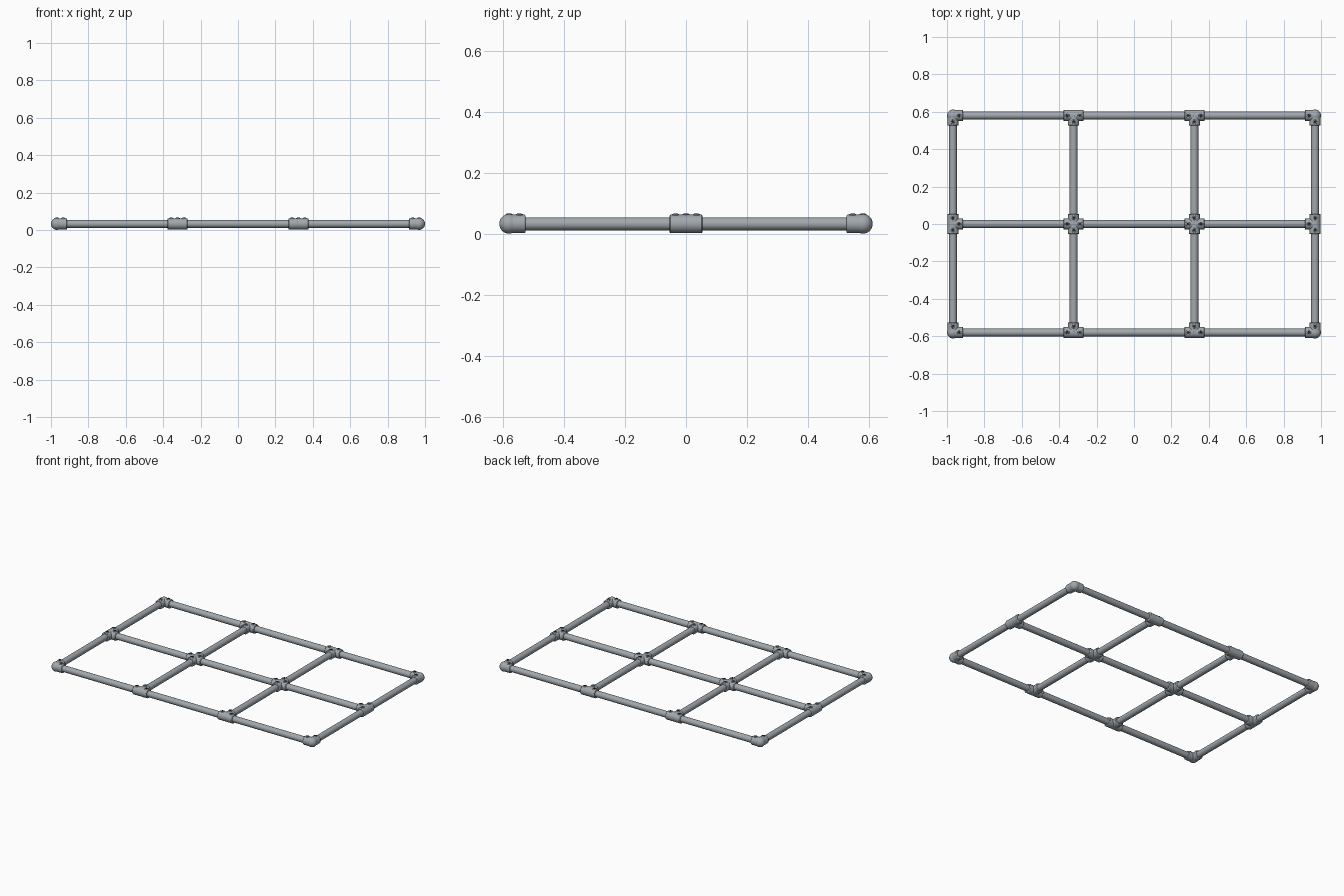
import bpy
import math
from mathutils import Vector

cube = bpy.data.objects.get("Cube")
if cube:
    bpy.data.objects.remove(cube, do_unlink=True)

COLS = (-0.968, -0.323, 0.323, 0.968)
ROWS = (-0.58, 0.0, 0.58)
Z = 0.033
PIPE_R, SLEEVE_R, BALL_R = 0.021, 0.030, 0.032
SLEEVE_L = 0.054


def material(name, colour, metallic=0.0):
    mat = bpy.data.materials.new(name)
    mat.use_nodes = True
    mat.diffuse_color = (*colour, 1)
    mat.node_tree.nodes["Principled BSDF"].inputs["Base Color"].default_value = (*colour, 1)
    return mat


STEEL = material("galvanised steel", (0.36, 0.39, 0.42))
DARK = material("dark screw", (0.02, 0.02, 0.022))


def finish(obj, name, mat, bevel=0.0):
    obj.name = name
    obj.data.materials.append(mat)
    if bevel:
        mod = obj.modifiers.new("Rounded rim", "BEVEL")
        mod.width = bevel
        mod.segments = 2
        mod.limit_method = "ANGLE"
    bpy.ops.object.shade_smooth_by_angle(angle=math.radians(40))
    return obj


def tube(name, start, end, radius, mat, bevel=0.0, sides=32):
    """Closed cylinder running from start to end."""
    a, b = Vector(start), Vector(end)
    axis = b - a
    bpy.ops.mesh.primitive_cylinder_add(
        vertices=sides, radius=radius, depth=axis.length, location=(a + b) / 2,
        rotation=axis.to_track_quat("Z", "Y").to_euler())
    return finish(bpy.context.object, name, mat, bevel)


# Pipes spanning between neighbouring fittings
for y in ROWS:
    for x0, x1 in zip(COLS, COLS[1:]):
        tube("long_pipe", (x0, y, Z), (x1, y, Z), PIPE_R, STEEL)
for x in COLS:
    for y0, y1 in zip(ROWS, ROWS[1:]):
        tube("cross_pipe", (x, y0, Z), (x, y1, Z), PIPE_R, STEEL)

# Fittings: a rounded hub with one screwed sleeve for every joining pipe
for x in COLS:
    for y in ROWS:
        arms = []
        if x > COLS[0]:
            arms.append((-1, 0))
        if x < COLS[-1]:
            arms.append((1, 0))
        if y > ROWS[0]:
            arms.append((0, -1))
        if y < ROWS[-1]:
            arms.append((0, 1))
        corner = len(arms) == 2

        bpy.ops.mesh.primitive_uv_sphere_add(
            segments=32, ring_count=16, location=(x, y, Z),
            radius=BALL_R if corner else SLEEVE_R)
        finish(bpy.context.object, "fitting_hub", STEEL)

        for dx, dy in arms:
            tube("fitting_sleeve", (x, y, Z),
                 (x + dx * SLEEVE_L, y + dy * SLEEVE_L, Z), SLEEVE_R, STEEL, 0.004)
            # Raised boss with a recessed-looking grub screw
            sx, sy = x + dx * 0.034, y + dy * 0.034
            tube("screw_boss", (sx, sy, Z), (sx, sy, Z + 0.032), 0.012, STEEL, 0.002, 20)
            tube("grub_screw", (sx, sy, Z + 0.028), (sx, sy, Z + 0.0335), 0.0075, DARK, 0, 12)
